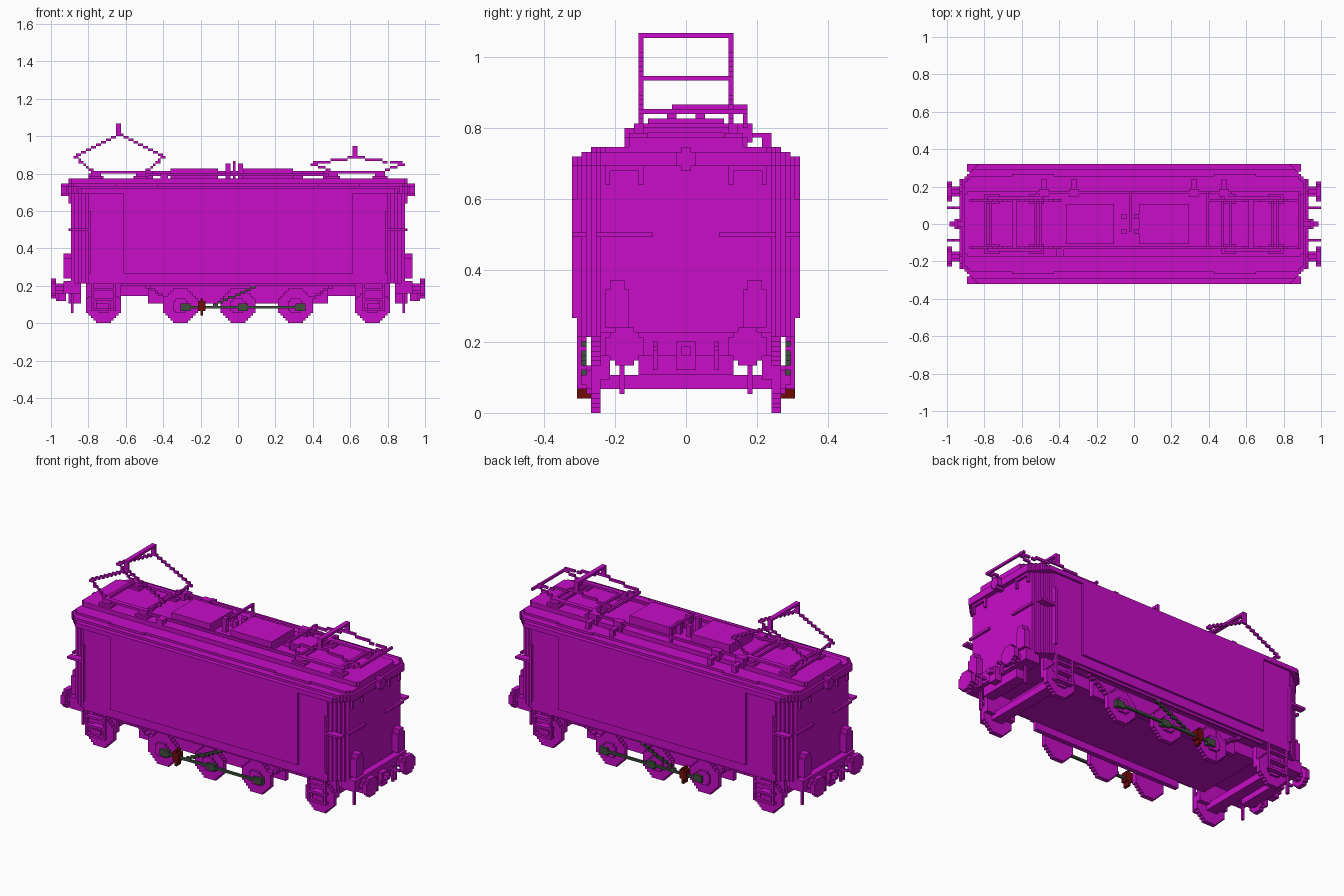
import bpy, bmesh, math
from mathutils import Matrix, Vector

cube = bpy.data.objects.get("Cube")
if cube:
    bpy.data.objects.remove(cube)

V = 2 / 150  # size of one block


def material(name, rgb):
    m = bpy.data.materials.new(name)
    m.use_nodes = True
    m.diffuse_color = (*rgb, 1)
    m.node_tree.nodes["Principled BSDF"].inputs["Base Color"].default_value = (*rgb, 1)
    return m


MAGENTA = material("magenta", (0.58, 0.004, 0.58))
GREY = material("dark grey green", (0.05, 0.08, 0.05))
RED = material("dark red", (0.16, 0.003, 0.003))


def snap(v):
    return round(v / V) * V


class Part:
    """Collects grid-aligned blocks into one object."""

    def __init__(self, name, mat=MAGENTA):
        self.name, self.mat, self.bm = name, mat, bmesh.new()

    def box(self, x0, x1, y0, y1, z0, z1):
        lo, hi = [], []
        for a, b in ((x0, x1), (y0, y1), (z0, z1)):
            a, b = sorted((snap(a), snap(b)))
            lo.append(a)
            hi.append(max(b, a + V))
        lo, hi = Vector(lo), Vector(hi)
        mat = Matrix.Translation((lo + hi) / 2) @ Matrix.Diagonal((*(hi - lo), 1))
        bmesh.ops.create_cube(self.bm, size=1, matrix=mat)

    def line(self, x0, z0, x1, z1, y0, y1):
        # stepped bar in the side plane
        n = max(1, round(max(abs(x1 - x0), abs(z1 - z0)) / V))
        for i in range(n + 1):
            x, z = x0 + (x1 - x0) * i / n, z0 + (z1 - z0) * i / n
            self.box(x, x + V, y0, y1, z, z + V)

    def disc(self, a, z, r, b0, b1, along="y"):
        # stepped disc made of columns
        n = round(r / V)
        for i in range(-n, n):
            h = math.sqrt(max(0, r * r - ((i + 0.5) * V) ** 2))
            p, q = snap(a) + i * V, snap(a) + (i + 1) * V
            if along == "y":
                self.box(p, q, b0, b1, z - h, z + h)
            else:
                self.box(b0, b1, p, q, z - h, z + h)

    def slab(self, X, Y, z0, z1, n, dx=1, dy=1):
        # plate with stepped corners
        X, Y, z0, z1 = snap(X), snap(Y), snap(z0), snap(z1)
        q = [(X, Y - n * dy * V)]
        for i in range(n):
            x, y = q[-1]
            q += [(x - dx * V, y), (x - dx * V, y + dy * V)]
        pts = q + [(-x, y) for x, y in reversed(q)]
        pts += [(-x, -y) for x, y in pts]
        face = self.bm.faces.new([self.bm.verts.new((x, y, z0)) for x, y in pts])
        top = bmesh.ops.extrude_face_region(self.bm, geom=[face])["geom"]
        bmesh.ops.translate(self.bm, vec=(0, 0, z1 - z0),
                            verts=[g for g in top if isinstance(g, bmesh.types.BMVert)])

    def done(self):
        bmesh.ops.recalc_face_normals(self.bm, faces=self.bm.faces)
        me = bpy.data.meshes.new(self.name)
        self.bm.to_mesh(me)
        self.bm.free()
        me.materials.append(self.mat)
        bpy.context.collection.objects.link(bpy.data.objects.new(self.name, me))


SIDES = (-1, 1)

# Body shell with stepped corners and raised side panels
p = Part("body")
p.slab(0.89, 0.307, 0.21, 0.70, 5, dx=1.4)
p.box(-0.62, 0.62, -0.32, 0.32, 0.26, 0.70)
p.done()

# Layered roof
p = Part("roof")
for X, Y, z0, z1, n in ((0.92, 0.32, 0.69, 0.72, 6), (0.925, 0.293, 0.72, 0.733, 4),
                        (0.91, 0.25, 0.733, 0.747, 2), (0.90, 0.18, 0.747, 0.773, 1)):
    p.slab(X, Y, z0, z1, n)
for s in SIDES:
    for x in (-0.54, 0.54):
        p.box(x - 0.11, x + 0.11, s * 0.25, s * 0.27, 0.73, 0.747)
p.done()

# Roof equipment boxes and conductors
p = Part("roof_boxes")
p.box(-0.36, -0.10, -0.11, 0.11, 0.77, 0.827)
p.box(0.03, 0.30, -0.11, 0.11, 0.77, 0.827)
p.done()
p = Part("roof_conductors")
p.box(-0.52, 0.52, 0.16, 0.175, 0.80, 0.813)
p.box(-0.52, 0.52, -0.14, -0.127, 0.787, 0.80)
p.box(-0.03, -0.015, -0.04, 0.18, 0.853, 0.867)
for x in (-0.07, 0.0):
    p.box(x, x + 0.027, -0.05, -0.02, 0.77, 0.85)
    p.box(x, x + 0.027, 0.02, 0.05, 0.77, 0.84)
p.box(-0.03, -0.015, 0.165, 0.18, 0.76, 0.86)
for x in (-0.48, -0.32, 0.32, 0.48):
    p.box(x - 0.02, x + 0.02, 0.15, 0.19, 0.76, 0.813)
    p.box(x - 0.007, x + 0.007, 0.18, 0.24, 0.773, 0.787)
    p.box(x - 0.015, x + 0.015, 0.21, 0.235, 0.74, 0.787)
p.box(-0.42, -0.38, -0.17, -0.13, 0.76, 0.80)
p.done()


def pantograph(name, cx, knee_z, join_z, top_z, knee_bar):
    p = Part(name)
    # Base frame on insulators
    for s in SIDES:
        p.box(cx - 0.15, cx + 0.15, s * 0.12, s * 0.147, 0.80, 0.813)
        for e in SIDES:
            x = cx + e * 0.125
            p.box(x - 0.04, x + 0.04, s * 0.11, s * 0.16, 0.77, 0.79)
            p.box(x - 0.027, x + 0.027, s * 0.12, s * 0.15, 0.79, 0.813)
    for e in SIDES:
        x = cx + e * 0.13
        p.box(x, x + V, -0.14, 0.14, 0.80, 0.813)
        p.box(x - 0.03, x - 0.017, -0.12, 0.12, 0.787, 0.80)
        # Folding arms
        for s in SIDES:
            p.line(x, 0.80, cx + e * 0.245, knee_z, s * 0.12, s * 0.133)
            p.line(cx + e * 0.245, knee_z, cx, join_z, s * 0.12, s * 0.133)
        if knee_bar:
            p.box(cx + e * 0.245, cx + e * 0.245 + V, -0.133, 0.173, knee_z, knee_z + V)
    # Contact head
    for s in SIDES:
        p.box(cx - V, cx + V, s * 0.12, s * 0.133, join_z, top_z)
    p.box(cx - V, cx + V, -0.133, 0.133, top_z - V, top_z)
    p.done()


pantograph("raised_pantograph", -0.64, 0.885, 1.0, 1.067, False)
pantograph("lowered_pantograph", 0.63, 0.845, 0.88, 0.947, True)

# Underframe
p = Part("underframe")
p.box(-0.65, 0.65, -0.213, 0.213, 0.15, 0.22)
for s in SIDES:
    p.box(-0.48, 0.48, s * 0.213, s * 0.24, 0.10, 0.22)
    p.box(-0.63, 0.63, s * 0.28, s * 0.30, 0.20, 0.22)
    for e in SIDES:
        p.box(e * 0.63, e * 0.82, s * 0.213, s * 0.24, 0.09, 0.22)
        p.line(e * 0.37, 0.12, e * 0.50, 0.20, s * 0.24, s * 0.267)
p.done()

# Buffer beams and cross steps
p = Part("buffer_beams")
for e in SIDES:
    p.box(e * 0.84, e * 0.93, -0.24, 0.24, 0.16, 0.227)
    p.box(e * 0.84, e * 0.90, -0.133, 0.133, 0.107, 0.16)
    p.box(e * 0.70, e * 0.76, -0.293, 0.293, 0.067, 0.107)
p.done()

# Boarding ladders
p = Part("ladders")
for s in SIDES:
    for e in SIDES:
        for x in (0.66, 0.77):
            p.box(e * x, e * (x + V), s * 0.293, s * 0.307, 0.067, 0.24)
        for z in (0.067, 0.12, 0.173):
            p.box(e * 0.66, e * 0.783, s * 0.28, s * 0.307, z, z + V)
p.done()

# Wheels: three driven pairs and two small end pairs
p = Part("wheels")
for s in SIDES:
    for x in (-0.72, -0.307, 0.0, 0.307, 0.72):
        p.disc(x, 0.0933, 0.0933, s * 0.24, s * 0.267)
        p.disc(x, 0.0933, 0.04, s * 0.267, s * 0.28)
p.done()

# Coupling rods with crank pins and a slanted drive rod
p = Part("coupling_rods", GREY)
for s in SIDES:
    p.box(-0.28, 0.35, s * 0.28, s * 0.293, 0.08, 0.093)
    p.line(-0.13, 0.09, 0.11, 0.20, s * 0.28, s * 0.293)
    for x in (-0.28, 0.027, 0.333):
        p.box(x - 0.027, x + 0.027, s * 0.267, s * 0.293, 0.067, 0.107)
p.done()
p = Part("red_crank", RED)
for s in SIDES:
    p.box(-0.2, -0.187, s * 0.267, s * 0.307, 0.04, 0.133)
    p.box(-0.213, -0.173, s * 0.267, s * 0.307, 0.067, 0.12)
p.done()

# Buffers, couplings and hoses
p = Part("buffers")
for e in SIDES:
    for s in SIDES:
        p.disc(s * 0.173, 0.187, 0.053, e * 0.973, e * 1.0, "x")
        p.disc(s * 0.173, 0.187, 0.027, e * 0.92, e * 0.975, "x")
p.done()
p = Part("couplings")
for e in SIDES:
    p.box(e * 0.92, e * 0.987, -0.013, 0.013, 0.16, 0.187)
    p.box(e * 0.92, e * 0.96, -0.027, 0.027, 0.12, 0.20)
    for s in SIDES:
        p.box(e * 0.92, e * 1.0, s * 0.08, s * 0.093, 0.173, 0.187)
        p.box(e * 0.96, e * 0.973, s * 0.08, s * 0.093, 0.12, 0.20)
        p.box(e * 0.88, e * 0.893, s * 0.173, s * 0.187, 0.053, 0.16)
p.done()

# Lamps on each end
p = Part("lamps")
for e in SIDES:
    p.disc(0, 0.713, 0.033, e * 0.88, e * 0.947, "x")
    for s in SIDES:
        p.box(e * 0.88, e * 0.933, s * 0.16, s * 0.227, 0.24, 0.347)
        p.box(e * 0.88, e * 0.933, s * 0.18, s * 0.213, 0.347, 0.373)
p.done()

# Handrails on the ends and beside the doors
p = Part("handrails")
for e in SIDES:
    for s in SIDES:
        p.box(e * 0.89, e * 0.907, s * 0.093, s * 0.253, 0.487, 0.50)
        p.box(e * 0.89, e * 0.907, s * 0.12, s * 0.213, 0.68, 0.693)
        for y in (0.12, 0.213):
            p.box(e * 0.89, e * 0.907, s * y, s * (y + V), 0.64, 0.693)
        p.box(e * 0.80, e * 0.893, s * 0.28, s * 0.32, 0.487, 0.50)
        p.box(e * 0.787, e * 0.80, s * 0.30, s * 0.32, 0.26, 0.60)
p.done()
